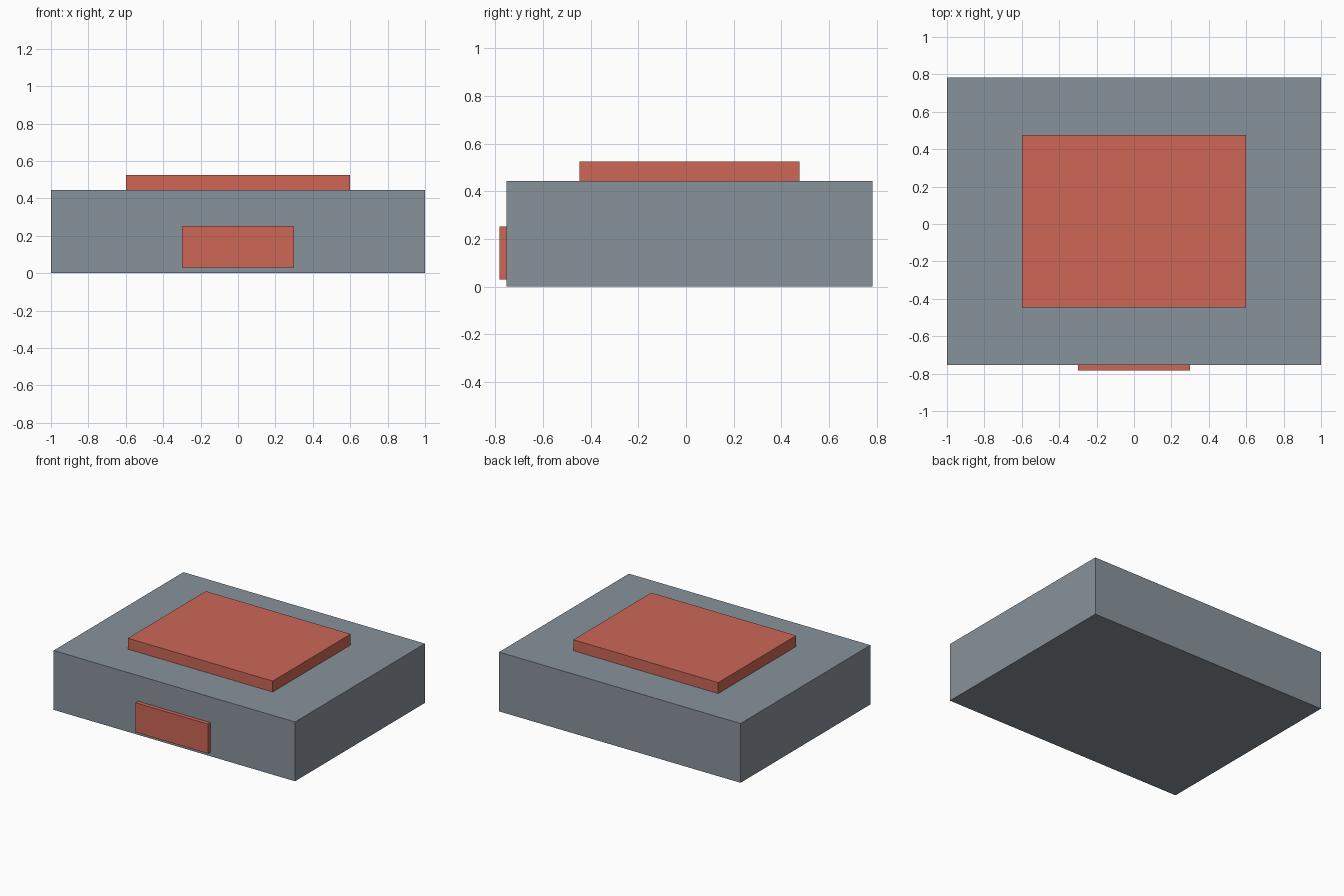
import bpy

cube = bpy.data.objects.get("Cube")
if cube:
    bpy.data.objects.remove(cube, do_unlink=True)


def material(name, colour):
    mat = bpy.data.materials.new(name)
    mat.use_nodes = True
    mat.diffuse_color = colour
    mat.node_tree.nodes["Principled BSDF"].inputs["Base Color"].default_value = colour
    return mat


def box(name, low, high, mat):
    """Add a box spanning two opposite corners."""
    centre = [(a + b) / 2 for a, b in zip(low, high)]
    bpy.ops.mesh.primitive_cube_add(size=1, location=centre)
    obj = bpy.context.object
    obj.name = name
    obj.scale = [b - a for a, b in zip(low, high)]
    bpy.ops.object.transform_apply(location=False, rotation=False, scale=True)
    obj.data.materials.append(mat)
    return obj


grey = material("slate_grey", (0.25, 0.29, 0.33, 1))
red = material("brick_red", (0.61, 0.135, 0.095, 1))

# Main block
box("body", (-1, -0.753, 0), (1, 0.783, 0.444), grey)
# Raised panel on the top
box("top_panel", (-0.6, -0.446, 0.444), (0.6, 0.476, 0.526), red)
# Small panel on the front face
box("front_panel", (-0.3, -0.783, 0.031), (0.3, -0.753, 0.252), red)
